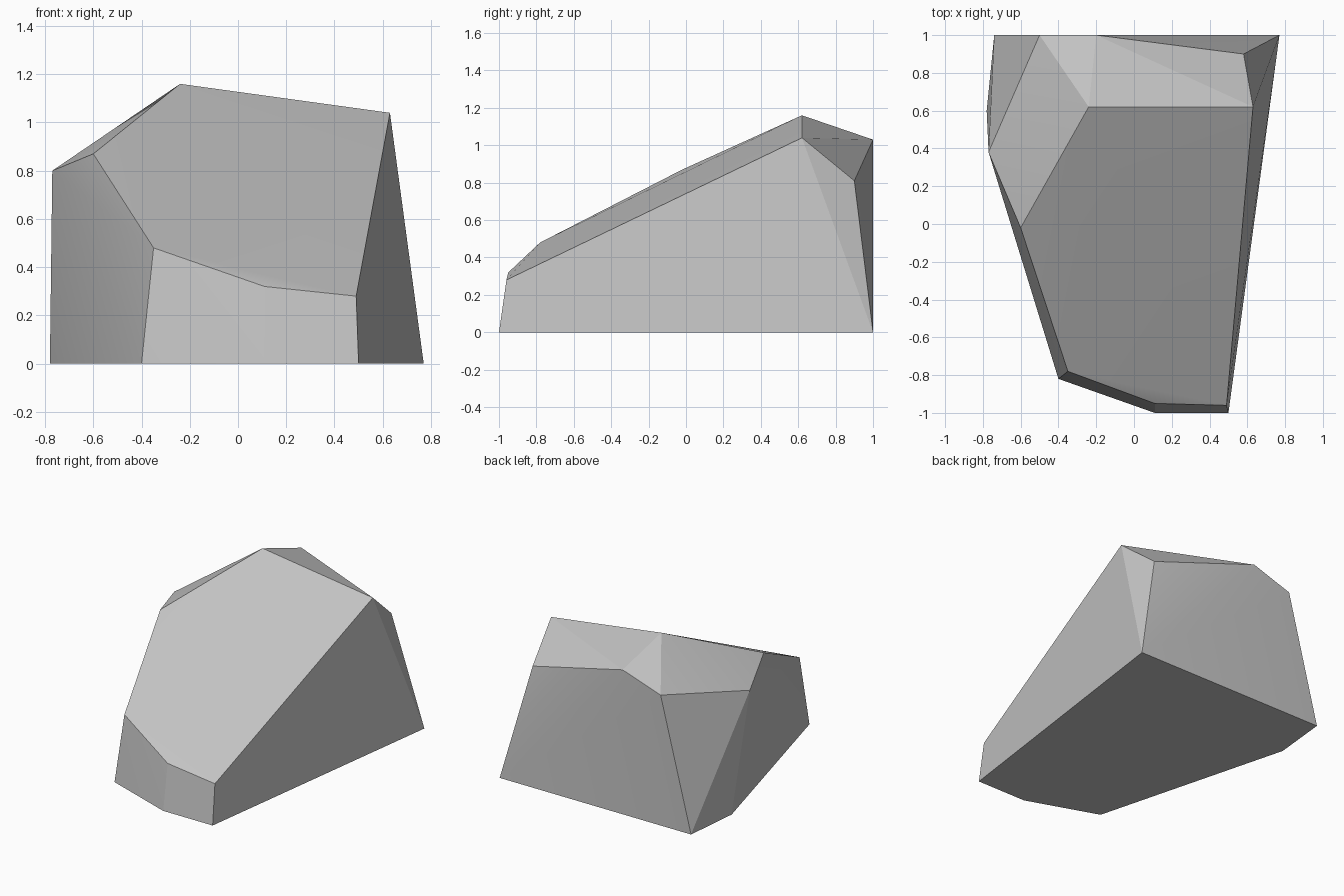
import bpy
import bmesh
from math import radians

default_cube = bpy.data.objects.get("Cube")
if default_cube:
    bpy.data.objects.remove(default_cube, do_unlink=True)

# Stone colour
stone = bpy.data.materials.new("stone_grey")
stone.use_nodes = True
grey = (0.55, 0.55, 0.55, 1)
stone.diffuse_color = grey
stone.node_tree.nodes["Principled BSDF"].inputs["Base Color"].default_value = grey

# Corners of the boulder: ground outline, sloping top face, back and side shoulders
ground = [(-.78, .6), (-.74, 1), (.77, 1), (.5, -1), (.11, -1), (-.4, -.82)]
slope = [(-.24, .62, 1.16), (.63, .62, 1.04), (.49, -.96, .28),
         (.11, -.95, .32), (-.35, -.78, .48), (-.6, -.02, .87)]
shoulders = [(-.77, .38, .8), (-.5, 1, .93), (-.2, 1, 1.03), (.58, .9, .81)]

# Wrap the corners in a convex shell and merge the nearly flat facets
bm = bmesh.new()
for corner in [(x, y, 0) for x, y in ground] + slope + shoulders:
    bm.verts.new(corner)
bmesh.ops.convex_hull(bm, input=bm.verts[:])
bmesh.ops.dissolve_limit(bm, angle_limit=radians(2), verts=bm.verts[:], edges=bm.edges[:])
bmesh.ops.recalc_face_normals(bm, faces=bm.faces[:])

mesh = bpy.data.meshes.new("boulder")
bm.to_mesh(mesh)
bm.free()
mesh.materials.append(stone)
boulder = bpy.data.objects.new("boulder", mesh)
bpy.context.collection.objects.link(boulder)

# Soften shallow creases, keep the chiselled edges sharp
bpy.ops.object.select_all(action="DESELECT")
boulder.select_set(True)
bpy.context.view_layer.objects.active = boulder
bpy.ops.object.shade_smooth_by_angle(angle=radians(15))
